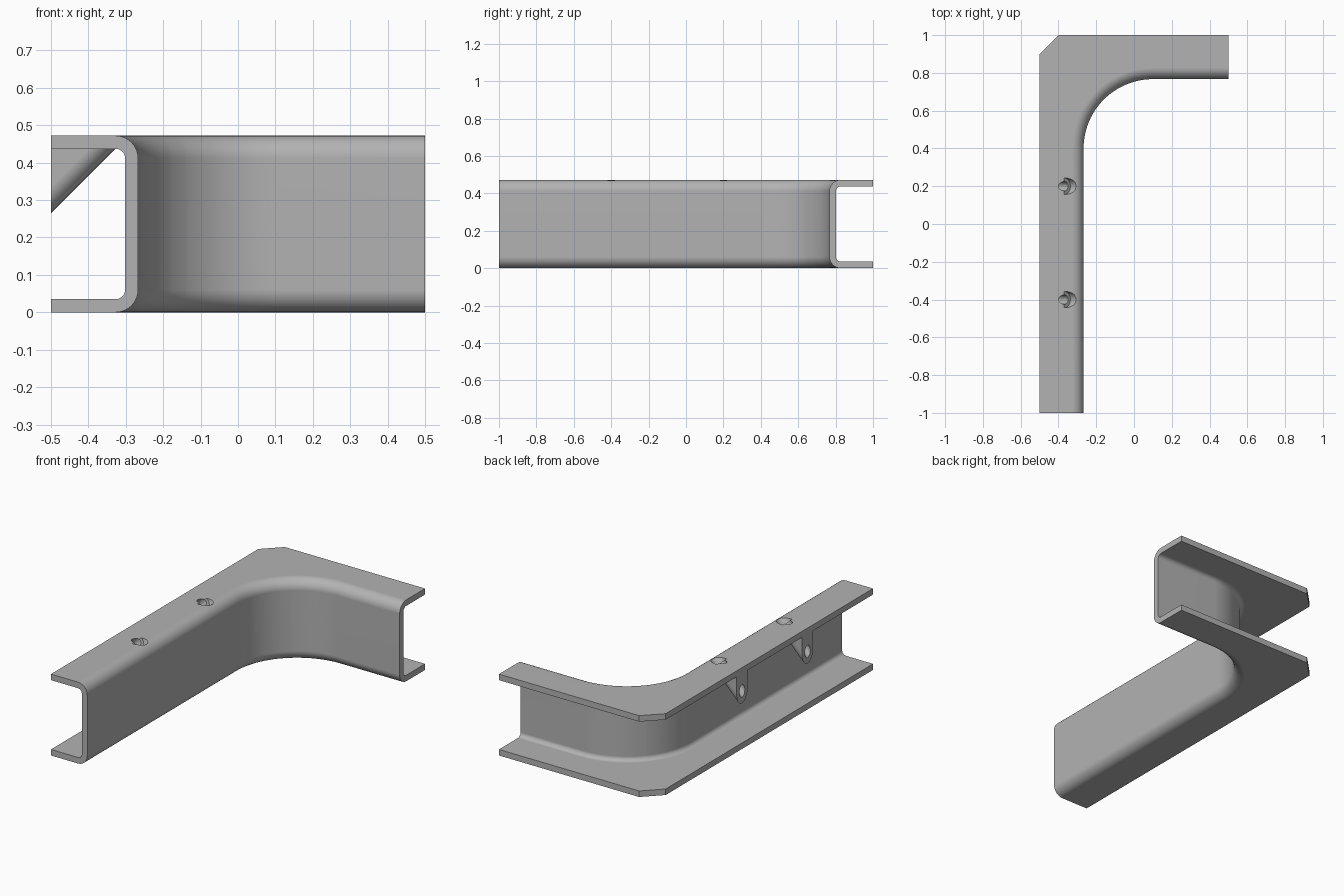
import bpy, bmesh
from math import sin, cos, pi, atan2, radians, sqrt
from mathutils import Vector, Matrix

cube = bpy.data.objects.get("Cube")
if cube:
    bpy.data.objects.remove(cube)

HEIGHT, WALL = 0.472, 0.035
FILLET = 0.06
BEND = Vector((0.1, 0.4))      # centre of the bend
BEND_R = 0.367                 # outer web face radius at the bend
HALF_X, HALF_Y = 0.5, 1.0

steel = bpy.data.materials.new("steel_grey")
steel.use_nodes = True
steel.diffuse_color = (0.45, 0.45, 0.45, 1)
steel.node_tree.nodes["Principled BSDF"].inputs["Base Color"].default_value = (0.45, 0.45, 0.45, 1)


def make_object(name, bm):
    bmesh.ops.recalc_face_normals(bm, faces=bm.faces)
    mesh = bpy.data.meshes.new(name)
    bm.to_mesh(mesh)
    bm.free()
    mesh.materials.append(steel)
    obj = bpy.data.objects.new(name, mesh)
    bpy.context.collection.objects.link(obj)
    return obj


def activate(obj):
    bpy.ops.object.select_all(action='DESELECT')
    obj.select_set(True)
    bpy.context.view_layer.objects.active = obj


def arc(cx, cz, r, start, end, n=8):
    return [(cx + r * cos(radians(start + (end - start) * i / n)),
             cz + r * sin(radians(start + (end - start) * i / n))) for i in range(n + 1)]


# C-shaped section: distance from the outer web face, height
def section(reach):
    low, high, inner = FILLET, HEIGHT - FILLET, FILLET - WALL
    return ([(reach, 0)] + arc(FILLET, low, FILLET, 270, 180)
            + arc(FILLET, high, FILLET, 180, 90)
            + [(reach, HEIGHT), (reach, HEIGHT - WALL)]
            + arc(FILLET, high, inner, 90, 180)
            + arc(FILLET, low, inner, 180, 270) + [(reach, WALL)])


# Stations along the bend, with flanges reaching the chamfered outer corner
angles = [pi - pi / 2 * i / 24 for i in range(25)]
angles += [atan2(0.5, -0.6), atan2(0.6, -0.5)]
stations = [(Vector((BEND.x - BEND_R, -HALF_Y)), Vector((-1, 0)), 0.6 - BEND_R)]
for a in sorted(angles, reverse=True):
    n = Vector((cos(a), sin(a)))
    t = min(0.6 / max(-n.x, 1e-6), 0.6 / max(n.y, 1e-6), 1.1 / (n.y - n.x))
    stations.append((BEND + n * BEND_R, n, t - BEND_R))
stations.append((Vector((HALF_X, BEND.y + BEND_R)), Vector((0, 1)), 0.6 - BEND_R))

bm = bmesh.new()
rings = []
for base, n, reach in stations:
    rings.append([bm.verts.new((*(base + n * d), z)) for d, z in section(reach)])
for a, b in zip(rings, rings[1:]):
    for i in range(len(a)):
        j = (i + 1) % len(a)
        bm.faces.new((a[i], a[j], b[j], b[i]))
bm.faces.new(rings[0])
bm.faces.new(rings[-1][::-1])
channel = make_object("channel_rail", bm)

# Slanted screw lugs under the top flange
LUG_R, AXIS_Z = 0.05, 0.336
AXIS = Vector((1, 0, 1)).normalized()


def make_lug(name, y):
    bm = bmesh.new()
    top = HEIGHT - WALL
    outline = [(LUG_R * cos(t), AXIS_Z + LUG_R * sqrt(2) * sin(t))
               for t in (pi + pi * i / 20 for i in range(21))]
    for dy, z in outline:
        bm.verts.new((-HALF_X, y + dy, z))
        bm.verts.new((-HALF_X + top - z, y + dy, top))
    for dy in (-LUG_R, LUG_R):
        bm.verts.new((-HALF_X, y + dy, top))
    bmesh.ops.convex_hull(bm, input=bm.verts)
    bmesh.ops.dissolve_limit(bm, angle_limit=0.01, verts=bm.verts, edges=bm.edges)
    return make_object(name, bm)


# Cylinder along the slanted axis, between two distances from the lug face
def make_cutter(name, y, r, start, end):
    bm = bmesh.new()
    centre = Vector((-HALF_X, y, AXIS_Z)) + AXIS * (start + end) / 2
    turn = Vector((0, 0, 1)).rotation_difference(AXIS).to_matrix().to_4x4()
    bmesh.ops.create_cone(bm, cap_ends=True, segments=32, radius1=r, radius2=r,
                          depth=end - start, matrix=Matrix.Translation(centre) @ turn)
    cutter = make_object(name, bm)
    cutter.hide_render = True
    return cutter


def cut(obj, cutter):
    activate(obj)
    mod = obj.modifiers.new("cut", 'BOOLEAN')
    mod.operation = 'DIFFERENCE'
    mod.solver = 'EXACT'
    mod.object = cutter
    bpy.ops.object.modifier_apply(modifier=mod.name)


parts = [channel]
for label, y in (("rear", 0.2), ("front", -0.4)):
    lug = make_lug(label + "_screw_lug", y)
    parts.append(lug)
    # Through hole, then the wider seat for the screw head
    for r, start, end in ((0.025, -0.2, 0.4), (0.043, 0.188, 0.4)):
        cutter = make_cutter("hole_cutter", y, r, start, end)
        cut(channel, cutter)
        cut(lug, cutter)
        bpy.data.objects.remove(cutter)

for part in parts:
    activate(part)
    bpy.ops.object.shade_smooth_by_angle(angle=radians(30))
    mod = part.modifiers.new("clean_shading", 'WEIGHTED_NORMAL')
    mod.keep_sharp = True
